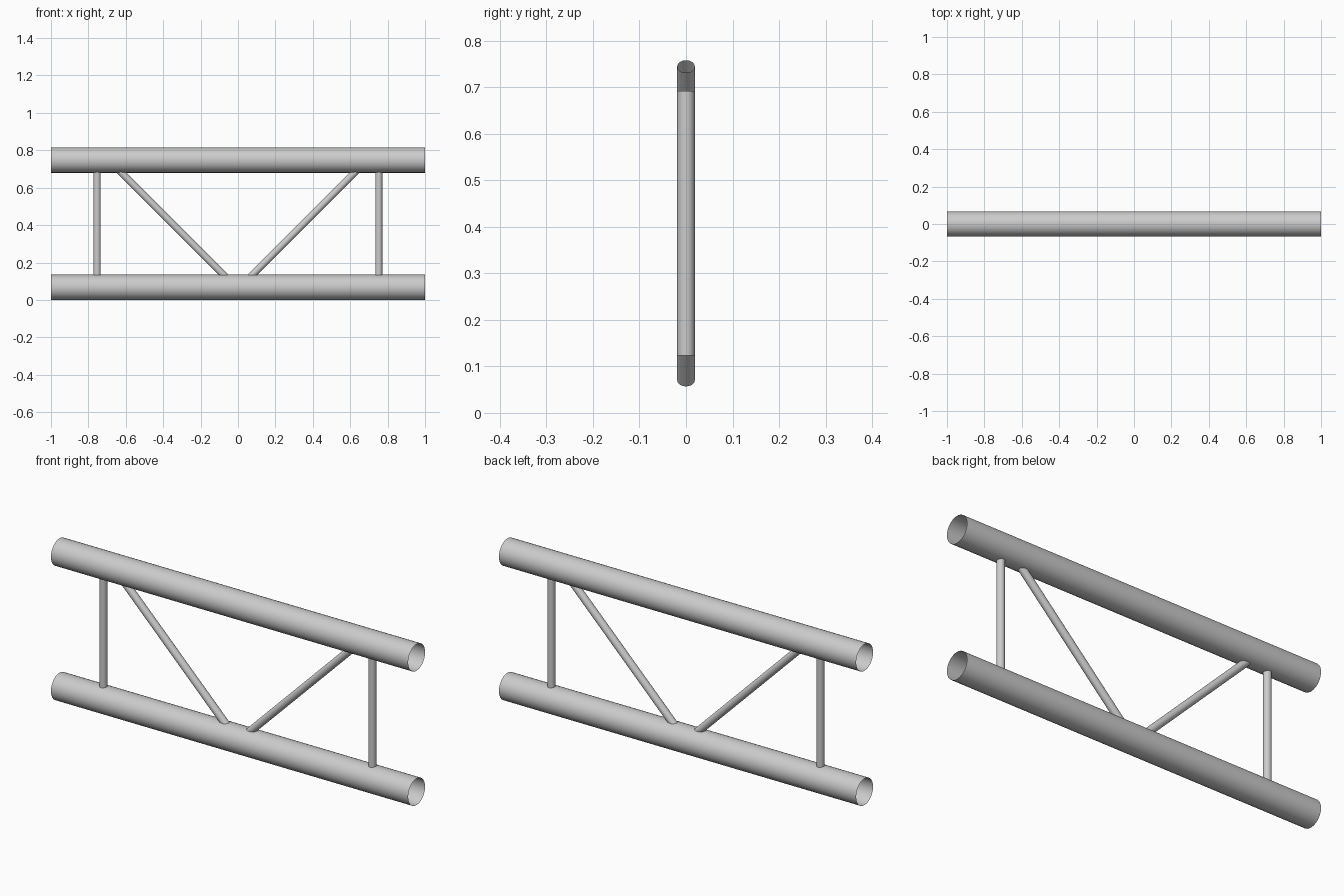
import bpy
from mathutils import Vector

if "Cube" in bpy.data.objects:
    bpy.data.objects.remove(bpy.data.objects["Cube"])

CHORD_R, BRACE_R = 0.0675, 0.019
HEIGHT = 0.815


def tube(name, start, end, radius, sides):
    """Open-ended smooth tube between two points."""
    a, b = Vector(start), Vector(end)
    bpy.ops.mesh.primitive_cylinder_add(
        vertices=sides, radius=radius, depth=(b - a).length,
        end_fill_type='NOTHING', location=(a + b) / 2,
        rotation=(b - a).to_track_quat('Z', 'Y').to_euler())
    ob = bpy.context.object
    ob.name = name
    bpy.ops.object.shade_smooth_by_angle()
    return ob


# Main chords
for name, z in (("bottom_chord", CHORD_R), ("top_chord", HEIGHT - CHORD_R)):
    tube(name, (-1, 0, z), (1, 0, z), CHORD_R, 48)

# Uprights and diagonal braces, mirrored left and right
for side, s in (("left", -1), ("right", 1)):
    tube(side + "_upright", (s * 0.753, 0, 0.123), (s * 0.753, 0, 0.692), BRACE_R, 32)
    tube(side + "_diagonal", (s * 0.014, 0, 0.0705), (s * 0.688, 0, 0.7445), BRACE_R, 32)
